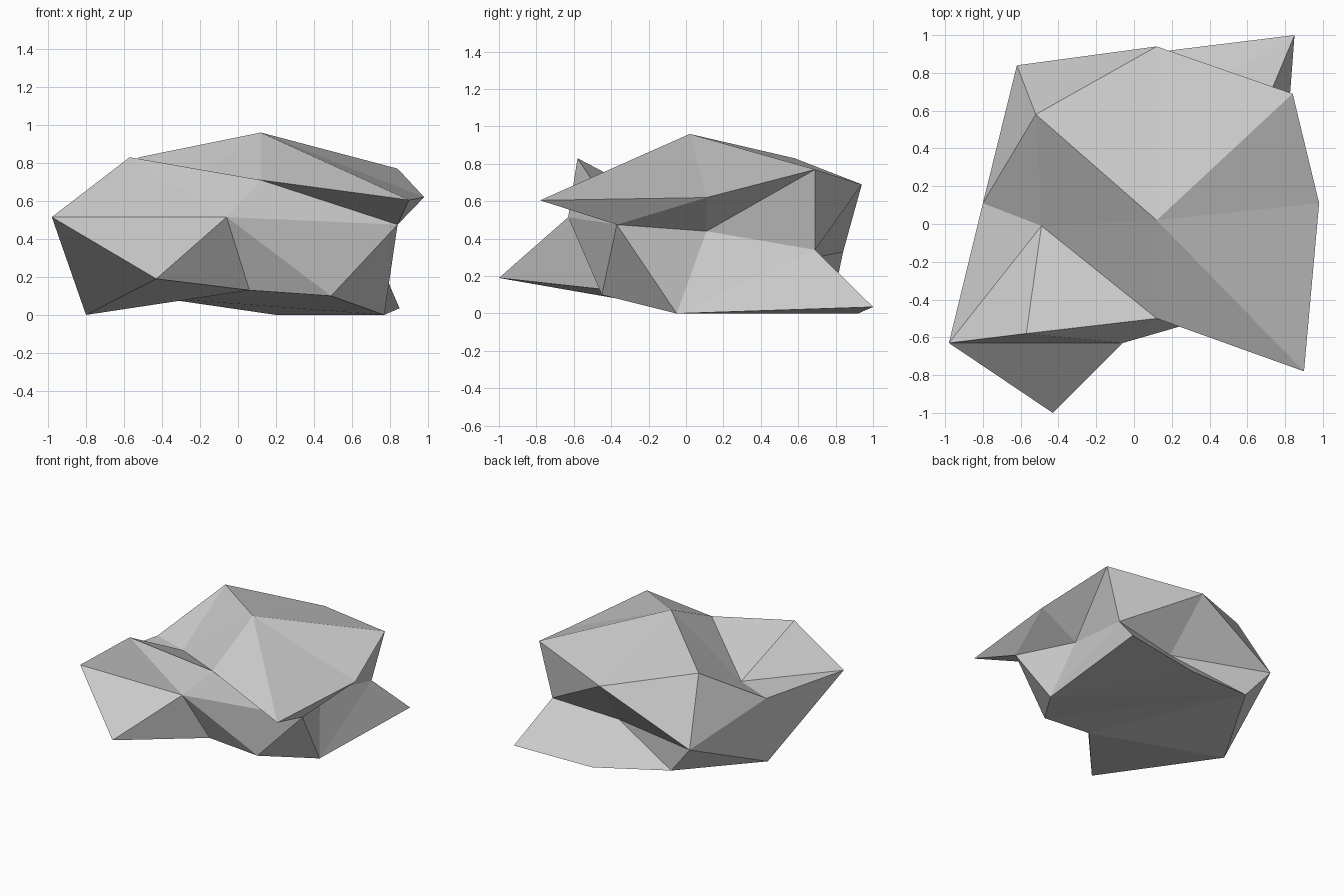
import bpy
import bmesh

cube = bpy.data.objects.get("Cube")
if cube:
    bpy.data.objects.remove(cube, do_unlink=True)

# Corner points of the boulder, grouped by height
crown = {"peak": (.12, .02, .96), "shoulder": (-.52, .58, .83),
         "back_ridge": (.12, .94, .69), "corner_ridge": (.84, .69, .77),
         "side_tip": (.98, .11, .62), "beak": (.90, -.78, .605),
         "brow": (.12, -.50, .71), "horn": (-.57, -.58, .83),
         "saddle": (-.49, -.01, .53)}
waist = {"chin": (-.06, -.63, .515), "wing": (-.98, -.63, .515),
         "notch": (-.80, .11, .52), "hip": (-.62, .84, .33),
         "under_beak": (.84, -.37, .475), "side_dent": (.66, .11, .44),
         "ledge": (.72, .69, .34), "back_dent": (.17, .62, .285)}
base = {"toe": (-.43, -1, .19), "front_mid": (.06, -.45, .13),
        "front_foot": (.49, -.45, .10), "side_foot": (.77, -.05, 0),
        "tail": (.85, 1, .035), "back_foot": (.20, .92, 0),
        "heel": (-.42, .79, .09), "outer_foot": (-.80, .09, 0)}

# Each hub corner is joined to its neighbours by a fan of facets
fans = [
    ("peak", "shoulder saddle brow beak side_tip corner_ridge back_ridge shoulder"),
    ("shoulder", "back_ridge hip notch saddle"),
    ("saddle", "notch wing horn brow"),
    ("chin", "horn brow under_beak front_foot front_mid toe wing horn"),
    ("under_beak", "brow beak side_tip side_dent side_foot front_foot"),
    ("side_dent", "side_tip corner_ridge ledge side_foot"),
    ("ledge", "corner_ridge back_ridge back_dent tail side_foot"),
    ("back_dent", "back_ridge hip heel back_foot tail"),
    ("outer_foot", "hip heel front_mid toe wing notch hip"),
    ("side_foot", "tail back_foot heel front_foot"),
    ("heel", "front_foot front_mid"),
]

bm = bmesh.new()
corner = {name: bm.verts.new(co) for name, co in {**crown, **waist, **base}.items()}
for hub, rim in fans:
    names = rim.split()
    for a, b in zip(names, names[1:]):
        bm.faces.new((corner[hub], corner[a], corner[b]))
bmesh.ops.recalc_face_normals(bm, faces=bm.faces[:])

mesh = bpy.data.meshes.new("boulder")
bm.to_mesh(mesh)
bm.free()

# Plain grey stone
stone = bpy.data.materials.new("stone_grey")
stone.use_nodes = True
colour = (.6, .6, .6, 1)
stone.diffuse_color = colour
stone.node_tree.nodes["Principled BSDF"].inputs["Base Color"].default_value = colour
mesh.materials.append(stone)

boulder = bpy.data.objects.new("boulder", mesh)
bpy.context.collection.objects.link(boulder)
